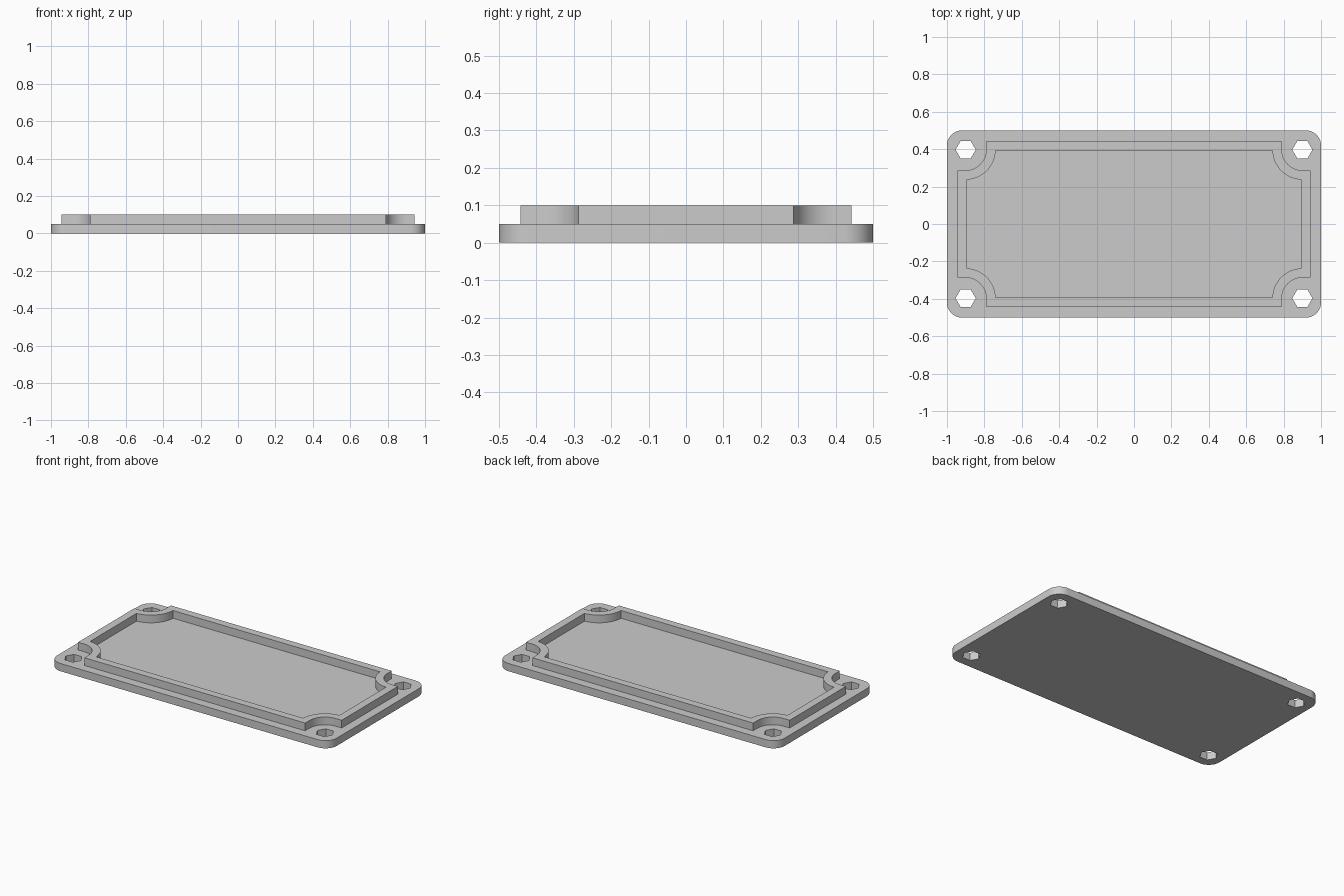
import bpy, bmesh
from math import cos, sin, radians
from mathutils import Vector

default = bpy.data.objects.get("Cube")
if default:
    bpy.data.objects.remove(default, do_unlink=True)

grey = bpy.data.materials.new("plain grey")
grey.use_nodes = True
colour = (0.6, 0.6, 0.6, 1)
grey.diffuse_color = colour
grey.node_tree.nodes["Principled BSDF"].inputs["Base Color"].default_value = colour

THICK = 0.05
HOLE = Vector((0.9, 0.397))


def arc(centre, radius, start, end, steps):
    angles = [radians(start + (end - start) * i / steps) for i in range(steps + 1)]
    return [Vector((centre[0] + radius * cos(a), centre[1] + radius * sin(a))) for a in angles]


def four_corners(corner):
    """Mirror one quadrant's points into a closed outline."""
    loop = []
    for sx, sy in ((1, 1), (-1, 1), (-1, -1), (1, -1)):
        points = corner if sx * sy > 0 else corner[::-1]
        loop += [Vector((p.x * sx, p.y * sy)) for p in points]
    return loop


def notched_outline(half_x, half_y, radius):
    """Rectangle with a rounded bite around each screw hole."""
    bite = arc(HOLE, radius, 270, 180, 12)
    points = [Vector((half_x, HOLE.y - radius))] + bite + [Vector((HOLE.x - radius, half_y))]
    corner = []
    for p in points:
        p = Vector((min(p.x, half_x), min(p.y, half_y)))
        if not corner or (p - corner[-1]).length > 0.001:
            corner.append(p)
    return four_corners(corner)


def slab(name, outlines, base, height):
    """Fill outlines, leaving inner ones open, and extrude upwards."""
    bm = bmesh.new()
    edges = []
    for loop in outlines:
        verts = [bm.verts.new((p.x, p.y, base)) for p in loop]
        edges += [bm.edges.new((v, verts[i - 1])) for i, v in enumerate(verts)]
    bmesh.ops.triangle_fill(bm, edges=edges, use_beauty=True, normal=(0, 0, 1))
    raised = bmesh.ops.extrude_face_region(bm, geom=bm.faces[:])["geom"]
    top = [g for g in raised if isinstance(g, bmesh.types.BMVert)]
    bmesh.ops.translate(bm, verts=top, vec=(0, 0, height))
    bmesh.ops.recalc_face_normals(bm, faces=bm.faces[:])
    mesh = bpy.data.meshes.new(name)
    bm.to_mesh(mesh)
    bm.free()
    mesh.materials.append(grey)
    obj = bpy.data.objects.new(name, mesh)
    bpy.context.collection.objects.link(obj)
    bpy.ops.object.select_all(action='DESELECT')
    obj.select_set(True)
    bpy.context.view_layer.objects.active = obj
    bpy.ops.object.shade_smooth_by_angle(angle=radians(30))
    return obj


# Base plate with rounded corners and four six-sided screw holes
plate = four_corners(arc((0.92, 0.42), 0.08, 0, 90, 10))
holes = [arc((HOLE.x * sx, HOLE.y * sy), 0.054, 0, 300, 5)
         for sx in (1, -1) for sy in (1, -1)]
slab("base_plate", [plate] + holes, 0, THICK)

# Raised lip that steps around the screw holes
outer = notched_outline(0.943, 0.442, 0.11)
inner = notched_outline(0.892, 0.392, 0.16)
slab("raised_lip", [outer, inner], THICK, THICK)
